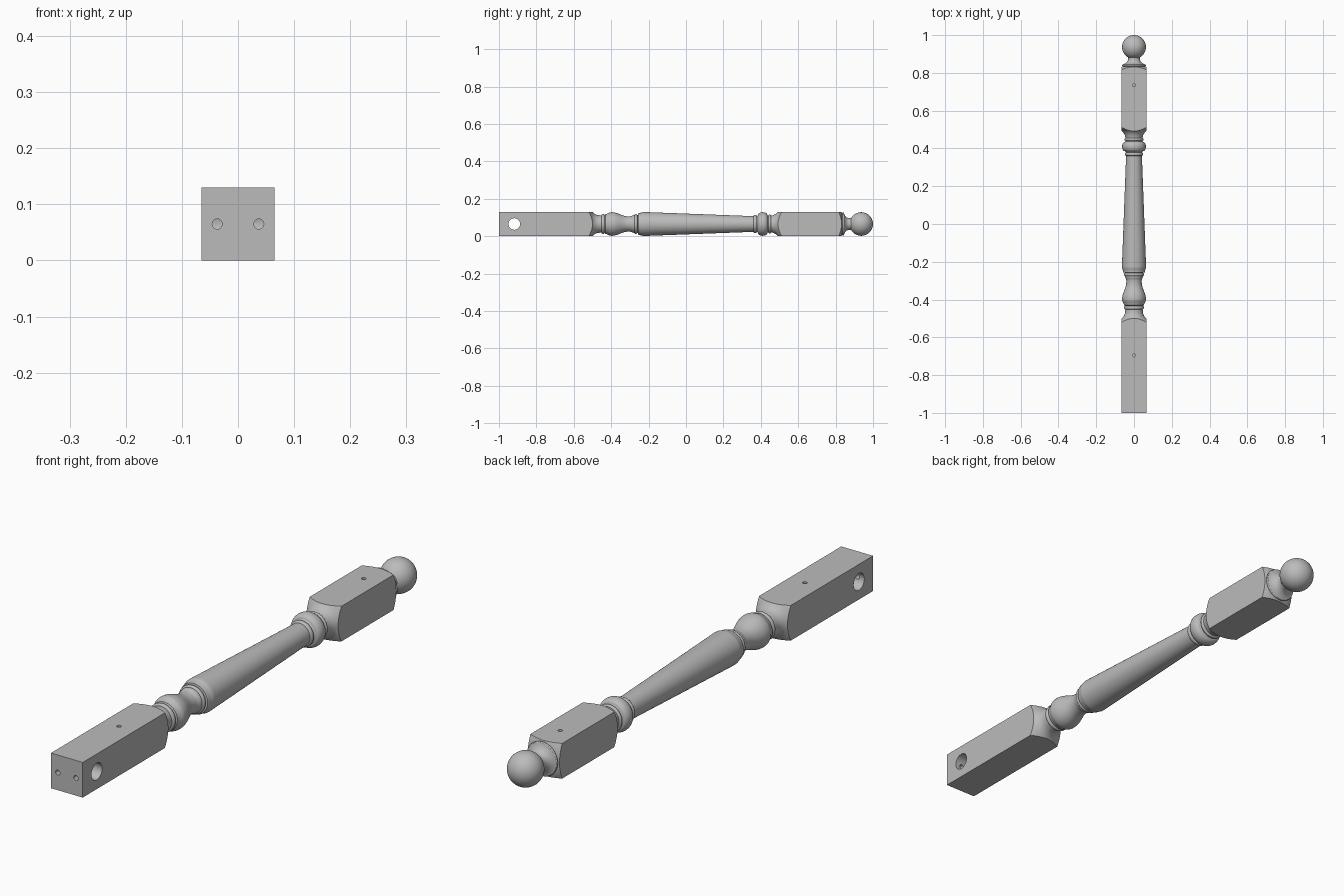
import bpy, bmesh, math
from mathutils import Matrix

if "Cube" in bpy.data.objects:
    bpy.data.objects.remove(bpy.data.objects["Cube"])

HALF = 0.065      # half width of the square stock, also the height of its axis
SEGMENTS = 64

wood = bpy.data.materials.new("plain grey")
wood.use_nodes = True
GREY = (0.5, 0.5, 0.5, 1)
wood.diffuse_color = GREY
wood.node_tree.nodes["Principled BSDF"].inputs["Base Color"].default_value = GREY


# Profile helpers: each returns (position along y, radius) points
def ease(y0, r0, y1, r1, n=10):
    return [(y0 + (y1 - y0) * i / n,
             r0 + (r1 - r0) * (1 - math.cos(math.pi * i / n)) / 2) for i in range(n + 1)]


def bead(y, half, base, height, n=10):
    return [(y - half * math.cos(math.pi * i / n),
             base + height * math.sin(math.pi * i / n)) for i in range(n + 1)]


def shoulder(y, way, neck):
    """Rounded end of a square block, from the block outwards."""
    pts = [(-0.024, 0.096), (-0.014, 0.085), (-0.006, 0.074), (0, HALF),
           (0.007, 0.058), (0.016, 0.052), (0.026, neck + 0.001), (0.034, neck)]
    return [(y + way * d, r) for d, r in pts]


def object_from(name, bm):
    bmesh.ops.recalc_face_normals(bm, faces=bm.faces)
    mesh = bpy.data.meshes.new(name)
    bm.to_mesh(mesh)
    bm.free()
    ob = bpy.data.objects.new(name, mesh)
    bpy.context.collection.objects.link(ob)
    return ob


def lathe(name, profile):
    bm = bmesh.new()
    rings = []
    for y, r in profile:
        rings.append([bm.verts.new((r * math.cos(a), y, HALF + r * math.sin(a)))
                      for a in (math.tau * i / SEGMENTS for i in range(SEGMENTS))])
    for a, b in zip(rings, rings[1:]):
        for i in range(SEGMENTS):
            j = (i + 1) % SEGMENTS
            bm.faces.new((a[i], a[j], b[j], b[i]))
    bm.faces.new(rings[0])
    bm.faces.new(rings[-1])
    return object_from(name, bm)


def drill(name, start, axis, radius, depth):
    """Cylinder centred on start, reaching depth to both sides."""
    bm = bmesh.new()
    turn = {"x": Matrix.Rotation(math.pi / 2, 4, "Y"),
            "y": Matrix.Rotation(math.pi / 2, 4, "X"), "z": Matrix()}[axis]
    bmesh.ops.create_cone(bm, cap_ends=True, segments=32, radius1=radius, radius2=radius,
                          depth=2 * depth, matrix=Matrix.Translation(start) @ turn)
    return object_from(name, bm)


def boolean(ob, tool, operation):
    tool.hide_render = True
    mod = ob.modifiers.new(operation.lower(), "BOOLEAN")
    mod.operation, mod.object, mod.solver = operation, tool, "EXACT"
    bpy.context.view_layer.objects.active = ob
    bpy.ops.object.modifier_apply(modifier=mod.name)
    bpy.data.objects.remove(tool)


# Long lower block with its shoulder
profile = [(-1.05, 0.1), (-0.526, 0.1)] + shoulder(-0.5, 1, 0.047)
# Ring and vase
profile += bead(-0.443, 0.009, 0.046, 0.007)
profile += [(-0.432, 0.05)] + ease(-0.43, 0.053, -0.4, 0.063)
profile += ease(-0.396, 0.063, -0.31, 0.041, 14) + ease(-0.3, 0.041, -0.278, 0.047)
# Ring and long tapered column
profile += bead(-0.268, 0.008, 0.047, 0.006) + [(-0.258, 0.047), (-0.257, 0.056)]
profile += ease(-0.254, 0.058, -0.225, 0.064) + [(0.358, 0.042)]
# Ring, round bead and second ring
profile += bead(0.37, 0.009, 0.042, 0.006) + [(0.382, 0.045)]
profile += bead(0.41, 0.025, 0.048, 0.015, 14) + [(0.438, 0.045)]
profile += bead(0.448, 0.007, 0.045, 0.006)
# Short upper block with both shoulders
profile += shoulder(0.492, -1, 0.046)[::-1] + [(0.518, 0.1), (0.81, 0.1)]
profile += [(0.815, 0.094), (0.826, 0.076), (0.832, HALF)]
# Collar, neck and ball finial
profile += [(0.834, 0.058)] + bead(0.84, 0.005, 0.058, 0.005, 6)
profile += [(0.847, 0.052), (0.852, 0.043), (0.859, 0.036), (0.867, 0.032), (0.876, 0.031)]
first = math.asin(0.032 / 0.063)
for i in range(29):
    a = first + (math.pi - 0.01 - first) * i / 28
    profile.append((0.937 - 0.063 * math.cos(a), 0.063 * math.sin(a)))

post = lathe("turned_post", profile)

# Square the blocks by keeping only what fits inside the stock
bm = bmesh.new()
bmesh.ops.create_cube(bm, size=1, matrix=Matrix.Translation((0, 0.1, HALF))
                      @ Matrix.Diagonal((2 * HALF, 2.2, 2 * HALF, 1)))
boolean(post, object_from("square_stock", bm), "INTERSECT")

# Wide cross hole, two end holes running into it, and two small top holes
boolean(post, drill("cross_hole", (0, -0.918, HALF), "x", 0.031, 0.2), "DIFFERENCE")
for x in (-0.037, 0.037):
    boolean(post, drill("end_hole", (x, -1, HALF), "y", 0.009, 0.09), "DIFFERENCE")
for y in (-0.695, 0.735):
    boolean(post, drill("top_hole", (0, y, 2 * HALF), "z", 0.008, 0.09), "DIFFERENCE")

post.data.materials.clear()
post.data.materials.append(wood)
for face in post.data.polygons:
    face.material_index = 0
bpy.ops.object.select_all(action="DESELECT")
post.select_set(True)
bpy.context.view_layer.objects.active = post
bpy.ops.object.shade_smooth_by_angle(angle=math.radians(30))
